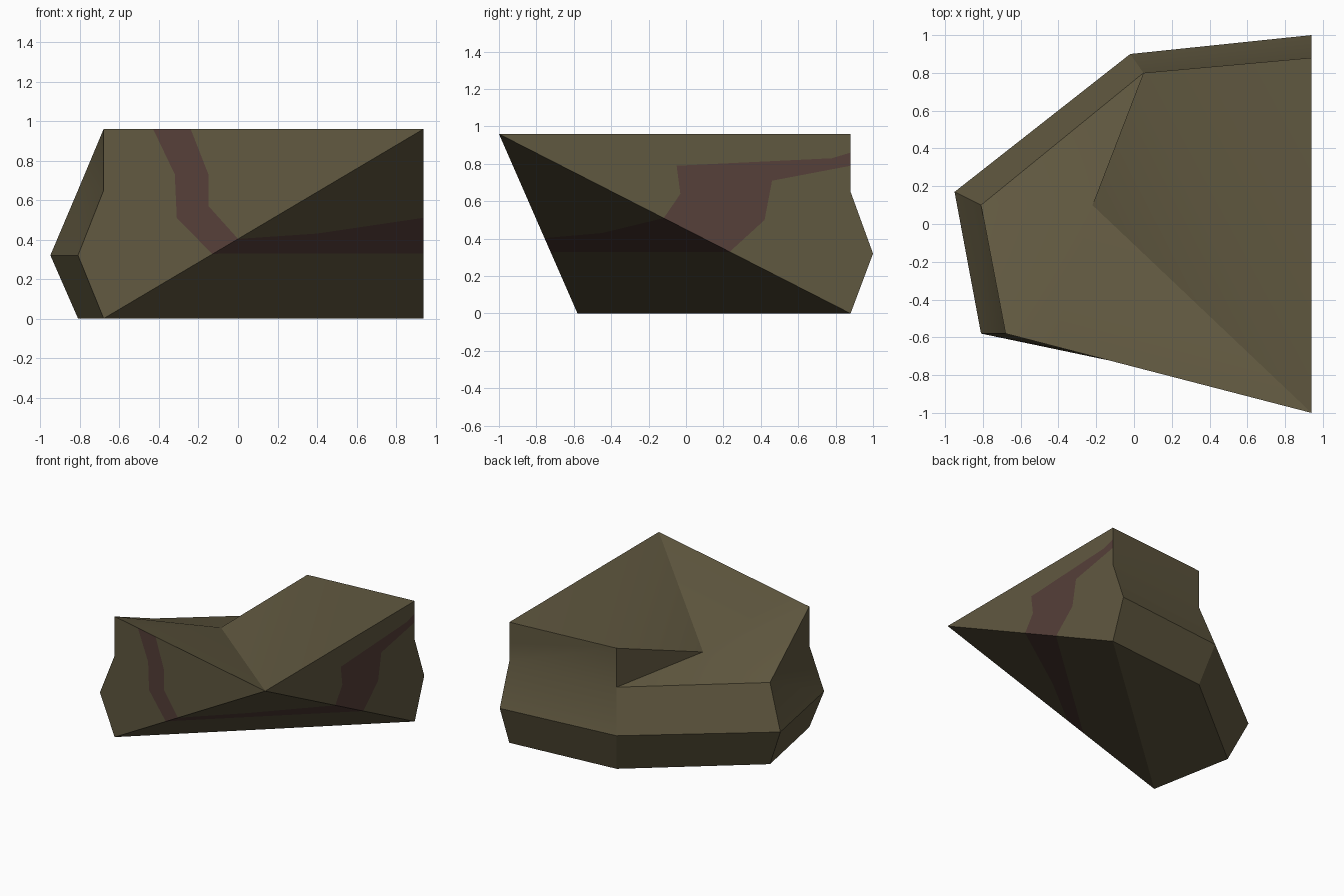
import bpy, bmesh, math

if "Cube" in bpy.data.objects:
    bpy.data.objects.remove(bpy.data.objects["Cube"])


def material(name, rgb):
    m = bpy.data.materials.new(name)
    m.diffuse_color = (*rgb, 1)
    m.use_nodes = True
    m.node_tree.nodes["Principled BSDF"].inputs["Base Color"].default_value = m.diffuse_color
    return m


bm = bmesh.new()


def face(points, mat=0):
    f = bm.faces.new([bm.verts.new(p) for p in points])
    f.material_index = mat


# Helpers that place a point on the three flat broken faces
def front(x, z):
    return (x, -0.58 - 0.2593 * (x + 0.68), z)


def under(x, z):
    return (x, 0.0328 + 0.9012 * x - 1.9583 * z, z)


def side(y, z):
    return (0.94, y, z)


def diag(x):                      # lower edge of the front face
    return front(x, (x + 0.68) * 0.5926)


def rim(z):                       # lower edge of the right face
    return side(0.88 - 1.9583 * z, z)


# Wall profile repeated at four corners: foot, bulge, ledge
corners = [((-0.68, -0.58), (-0.81, -0.58)), ((-0.81, 0.10), (-0.95, 0.17)),
           ((0.05, 0.80), (-0.02, 0.90)), ((0.94, 0.88), (0.94, 1.00))]
cols = [[(*i, 0), (*o, 0.32), (*i, 0.65), (*i, 0.96)] for i, o in corners]
c1, c2, c3, c4 = cols
tip = (0.94, -1.0, 0.96)
dent = (-0.22, 0.10, 0.735)

# Outline of the vein on each broken face
fl = [front(-0.43, 0.96), front(-0.32, 0.73), front(-0.31, 0.51), diag(-0.13)]
fr = [front(-0.24, 0.96), front(-0.15, 0.73), front(-0.15, 0.57), diag(0.0)]
ul = [fl[-1], under(-0.07, 0.33), rim(0.33)]
uh = [fr[-1], under(0.4, 0.43), rim(0.51)]
sl = [ul[-1], side(0.42, 0.5), side(0.46, 0.71), side(0.88, 0.79)]
sh = [uh[-1], side(-0.03, 0.64), side(-0.05, 0.79), side(0.78, 0.83), side(0.88, 0.86)]

# Outer walls and base
for a, b in zip(cols, cols[1:]):
    for k in range(2):
        face([a[k], b[k], b[k + 1], a[k + 1]])
face([c[0] for c in cols])
face([c3[2], c4[2], sl[-1], sh[-1], c4[3], c3[3]])
face([c1[2], c2[2], c1[3]])

# Top with the broken dent
face([c1[3], fl[0], fr[0], tip, dent])
face([tip, c3[3], dent])
face([tip, c4[3], c3[3]])
face([c3[3], c3[2], dent])
face([c3[2], c2[2], dent])
face([c2[2], c1[3], dent])

# Front, underside and right faces, each split by the vein
face(c1 + fl)
face(fr + [tip])
face([c1[0]] + ul + [c4[0]])
face([tip] + uh)
face(c4[:3] + sl[::-1])
face([tip] + sh + [c4[3]])
for lo, hi in ((fl, fr), (ul, uh), (sl, sh)):
    face(lo + hi[::-1], 1)

bmesh.ops.remove_doubles(bm, verts=bm.verts, dist=0.0005)
bmesh.ops.recalc_face_normals(bm, faces=bm.faces)
mesh = bpy.data.meshes.new("rock_chunk")
bm.to_mesh(mesh)
bm.free()
mesh.materials.append(material("olive stone", (0.118, 0.098, 0.051)))
mesh.materials.append(material("reddish vein", (0.093, 0.050, 0.041)))
rock = bpy.data.objects.new("rock_chunk", mesh)
bpy.context.collection.objects.link(rock)
bpy.context.view_layer.objects.active = rock
rock.select_set(True)
bpy.ops.object.shade_smooth_by_angle(angle=math.radians(30))
